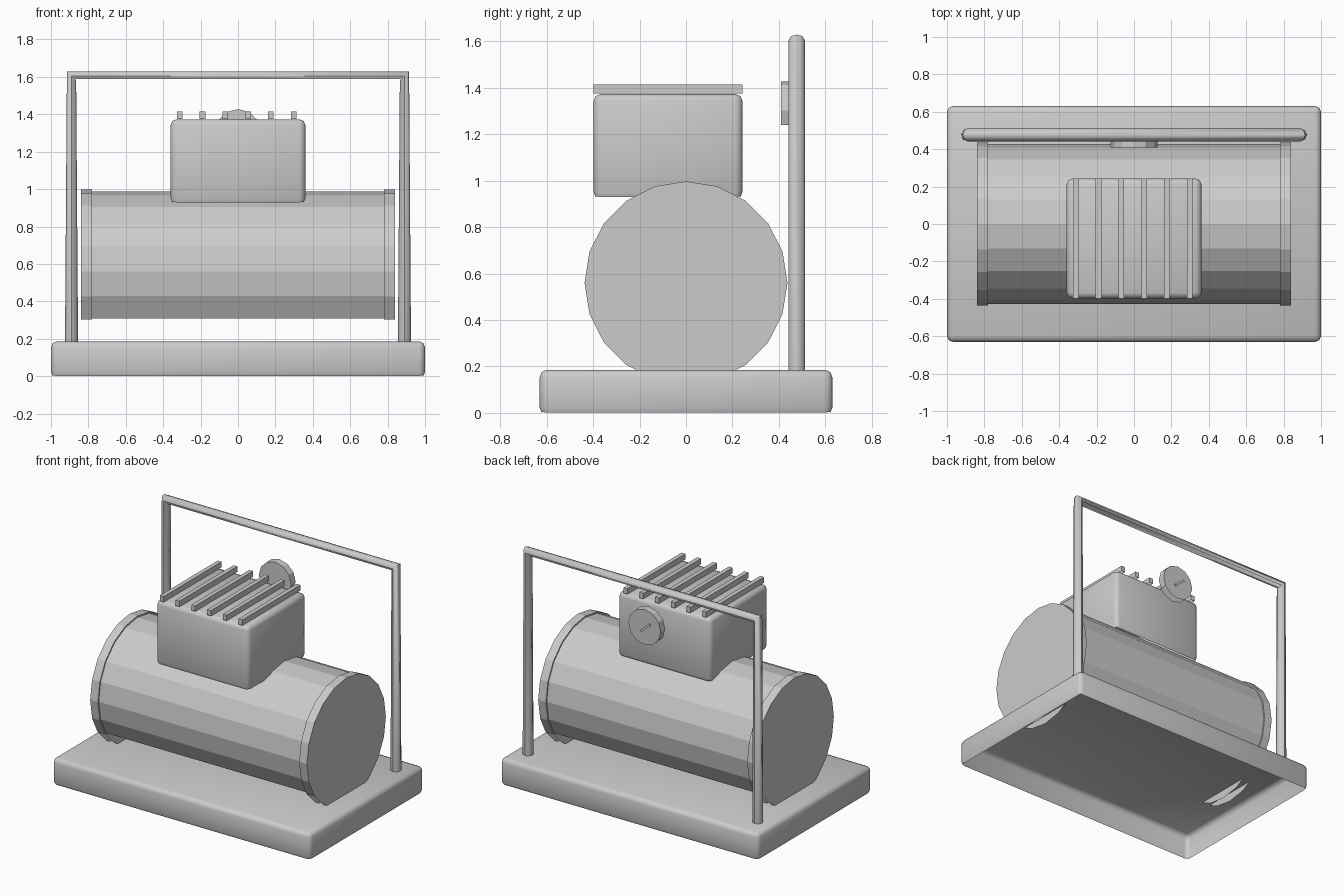
import bpy, bmesh, math
from mathutils import Matrix, Vector

if "Cube" in bpy.data.objects:
    bpy.data.objects.remove(bpy.data.objects["Cube"])


def drop_undersides(bm):
    # The model is an open shell: faces that look downward are left out
    bm.normal_update()
    low = [f for f in bm.faces if f.normal.z < -0.6]
    bmesh.ops.delete(bm, geom=low, context='FACES')


def finish(bm, name, smooth=None):
    bmesh.ops.recalc_face_normals(bm, faces=bm.faces)
    drop_undersides(bm)
    me = bpy.data.meshes.new(name)
    bm.to_mesh(me)
    bm.free()
    ob = bpy.data.objects.new(name, me)
    bpy.context.collection.objects.link(ob)
    if smooth:
        bpy.ops.object.select_all(action='DESELECT')
        bpy.context.view_layer.objects.active = ob
        ob.select_set(True)
        bpy.ops.object.shade_smooth_by_angle(angle=math.radians(smooth))
    return ob


def box(name, lo, hi, bevel=0):
    lo, hi = Vector(lo), Vector(hi)
    bm = bmesh.new()
    bmesh.ops.create_cube(bm, size=1, matrix=Matrix.Translation((lo + hi) / 2)
                          @ Matrix.Diagonal((*(hi - lo), 1)))
    if bevel:
        bmesh.ops.bevel(bm, geom=bm.edges[:], offset=bevel, segments=2,
                        profile=0.5, affect='EDGES')
    return finish(bm, name, 50 if bevel else None)


def cylinder(name, center, axis, radius, length, sides):
    # Prism along x or y with a corner pointing straight up
    rot = Matrix.Rotation(math.pi / 2, 4, 'Y' if axis == 'x' else 'X')
    bm = bmesh.new()
    spin = Matrix.Rotation(math.pi / 2, 4, 'Z')
    bmesh.ops.create_cone(bm, cap_ends=True, segments=sides, radius1=radius,
                          radius2=radius, depth=length,
                          matrix=Matrix.Translation(center) @ rot @ spin)
    return finish(bm, name)


# Base slab, hollow underneath
box("base", (-1, -0.63, -0.008), (1, 0.63, 0.185), 0.03)

# Tank lying along x, with a raised band at each end
cylinder("tank", (0, 0, 0.56), 'x', 0.427, 1.56, 20)
for side, label in ((-1, "left"), (1, "right")):
    cylinder(f"{label}_end_band", (side * 0.81, 0, 0.56), 'x', 0.437, 0.06, 20)

# Motor housing with cooling fins
box("motor_housing", (-0.36, -0.398, 0.92), (0.36, 0.243, 1.373), 0.03)
for i in range(6):
    x = -0.312 + i * 0.122
    box(f"cooling_fin_{i + 1}", (x - 0.015, -0.398, 1.375),
        (x + 0.015, 0.243, 1.414))

# Handle frame: square-cornered tube swept along a path
curve = bpy.data.curves.new("handle_path", 'CURVE')
curve.dimensions = '3D'
curve.bevel_depth = 0.035
curve.bevel_resolution = 2
spline = curve.splines.new('POLY')
spline.points.add(3)
for p, (x, z) in zip(spline.points, ((-0.89, 0.18), (-0.89, 1.605),
                                     (0.89, 1.605), (0.89, 0.18))):
    p.co = (x, 0.477, z, 1)
path = bpy.data.objects.new("handle_path", curve)
bpy.context.collection.objects.link(path)
bpy.context.view_layer.update()
bm = bmesh.new()
bm.from_mesh(path.to_mesh())
path.to_mesh_clear()
bpy.data.objects.remove(path)
finish(bm, "handle_frame", 50)

# Pressure gauge and its needle, facing back
cylinder("gauge", (0, 0.434, 1.303), 'y', 0.125, 0.05, 12)
needle = box("gauge_needle", (-0.047, -0.006, -0.008), (0.047, 0.006, 0.008))
needle.location = (-0.01, 0.462, 1.303)
needle.rotation_euler.y = math.radians(40)
